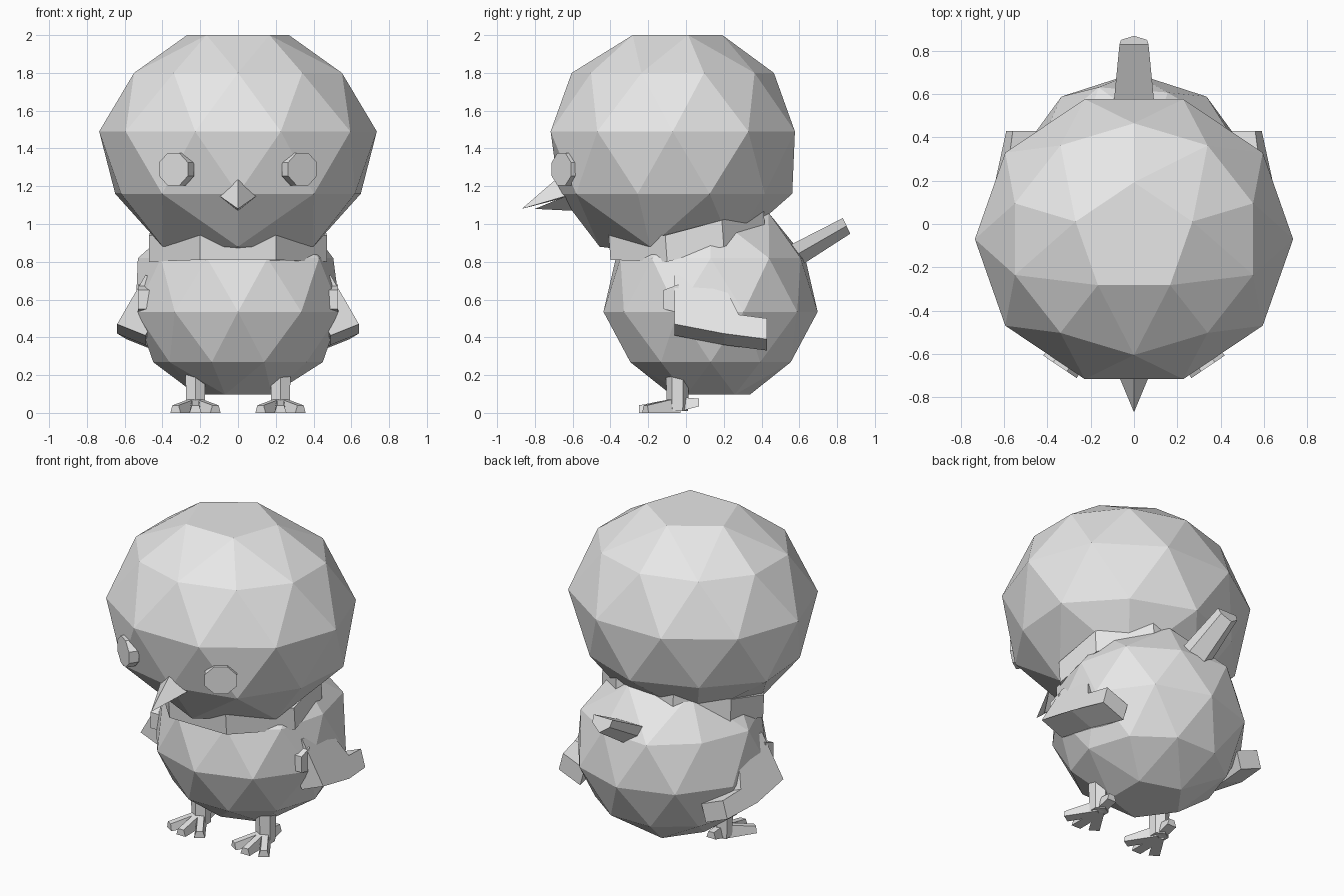
import bpy, bmesh
from math import atan2, cos, sin, pi, radians
from mathutils import Vector, Matrix

if "Cube" in bpy.data.objects:
    bpy.data.objects.remove(bpy.data.objects["Cube"])

grey = bpy.data.materials.new("plain_grey")
grey.use_nodes = True
grey.diffuse_color = (0.8, 0.8, 0.8, 1)
grey.node_tree.nodes["Principled BSDF"].inputs["Base Color"].default_value = (0.8, 0.8, 0.8, 1)


def finish(name, bm):
    bmesh.ops.recalc_face_normals(bm, faces=bm.faces[:])
    mesh = bpy.data.meshes.new(name)
    bm.to_mesh(mesh)
    bm.free()
    mesh.materials.append(grey)
    obj = bpy.data.objects.new(name, mesh)
    bpy.context.collection.objects.link(obj)
    return obj


def loft(name, rings):
    """Closed solid through rings that all have the same point count."""
    bm = bmesh.new()
    loops = [[bm.verts.new(p) for p in ring] for ring in rings]
    n = len(loops[0])
    for a, b in zip(loops, loops[1:]):
        for i in range(n):
            j = (i + 1) % n
            bm.faces.new((a[i], a[j], b[j], b[i]))
    bm.faces.new(loops[0])
    bm.faces.new(loops[-1])
    return finish(name, bm)


def hull(name, points):
    bm = bmesh.new()
    for p in points:
        bm.verts.new(p)
    bmesh.ops.convex_hull(bm, input=bm.verts[:])
    return finish(name, bm)


# Faceted ball: each level of an icosphere gets its own width and height
LEVELS = [(1, 0, .51), (.851, .386, .51), (.526, .787, .31), (.447, .787, .31),
          (0, 1, 0), (-.447, .885, -.33), (-.526, .93, -.33),
          (-.851, .57, -.61), (-1, 0, -.66)]


def ball(name, center, rx, ry, rz, turn, flip=1):
    bm = bmesh.new()
    bmesh.ops.create_icosphere(bm, subdivisions=2, radius=1)
    for v in bm.verts:
        level = min(LEVELS, key=lambda k: abs(k[0] - flip * v.co.z))
        a = atan2(v.co.y, v.co.x) + turn
        v.co = Vector(center) + Vector((rx * level[1] * cos(a),
                                        ry * level[1] * sin(a),
                                        rz * flip * level[2]))
    return finish(name, bm)


ball("head", (0, -.07, 1.49), .735, .68, 1, pi / 2)
ball("body", (0, .13, .535), .57, .567, .86, 0, -1)

# Neck collar
half = [(.2, -.4, .81), (.47, -.1, .8), (.45, .2, .88), (.2, .42, .95)]
low = half + [(-x, y, z) for x, y, z in reversed(half)]
loft("neck", [low, [(x, y - .01, z + .14) for x, y, z in low]])

# Beak halves
corners = [(-.1, -.63, 1.15), (.1, -.63, 1.15)]
hull("upper_beak", corners + [(0, -.69, 1.235), (0, -.87, 1.08), (0, -.6, 1.15)])
hull("lower_beak", corners + [(0, -.6, 1.07), (0, -.8, 1.08), (0, -.55, 1.13)])

# Tail, flat on top and keeled below
section = [(-1, 1), (1, 1), (.9, 0), (0, -1), (-.9, 0)]


def tail_ring(y, z, w, h):
    return [(w * a, y - .43 * h * b, z + .9 * h * b) for a, b in section]


loft("tail", [tail_ring(.52, .8, .1, .065), tail_ring(.85, .99, .067, .046)])

# Wing outline: top, notch, tip and lower edge
WING = [(.49, -.06, .73), (.5, .19, .7), (.58, .28, .52), (.56, .43, .5),
        (.59, .43, .39), (.64, .2, .42), (.64, -.06, .47)]

for side, word in ((1, "left"), (-1, "right")):
    outer = [(side * x, y, z) for x, y, z in WING]
    inner = [(side * (x - .15), y, z - .06) for x, y, z in WING]
    loft(word + "_wing", [outer, inner])
    hull(word + "_wing_nub", [(side * x, y, z) for x in (.45, .53)
                              for y, z in ((-.12, .55), (-.12, .65), (-.04, .53), (-.04, .68))])

    # Eight-sided eye disc lying on the face
    bm = bmesh.new()
    bmesh.ops.create_cone(bm, cap_ends=True, segments=8, radius1=.1, radius2=.1, depth=.06,
                          matrix=Matrix.Rotation(radians(22.5), 4, 'Z'))
    bm.transform(Matrix.Translation((side * .325, -.635, 1.29))
                 @ Matrix.Rotation(side * radians(34), 4, 'Z')
                 @ Matrix.Rotation(pi / 2, 4, 'X') @ Matrix.Diagonal((1, .92, 1, 1)))
    finish(word + "_eye", bm)

    # Six-sided leg
    lx, ly = side * .225, -.045
    bm = bmesh.new()
    bmesh.ops.create_cone(bm, cap_ends=True, segments=6, radius1=.055, radius2=.065, depth=.3,
                          matrix=Matrix.Translation((lx, ly, .16)))
    finish(word + "_leg", bm)

    # Three front toes and one back toe
    toes = [("inner_toe", -90 - side * 32, .2, 0), ("middle_toe", -90, .205, 0),
            ("outer_toe", -90 + side * 32, .2, 0), ("back_toe", 90, .115, .035)]
    for label, angle, length, lift in toes:
        d = Vector((cos(radians(angle)), sin(radians(angle)), 0))
        s = Vector((-d.y, d.x, 0))
        rings = []
        for t, w, h, z0 in ((0, .03, .08, .005), (length, .032, .04, lift)):
            c = Vector((lx, ly, z0)) + d * t
            if lift == 0:
                c.z = 0
            rings.append([c - s * w, c + s * w, c + s * w * .6 + Vector((0, 0, h)),
                          c - s * w * .6 + Vector((0, 0, h))])
        loft(word + "_" + label, rings)
